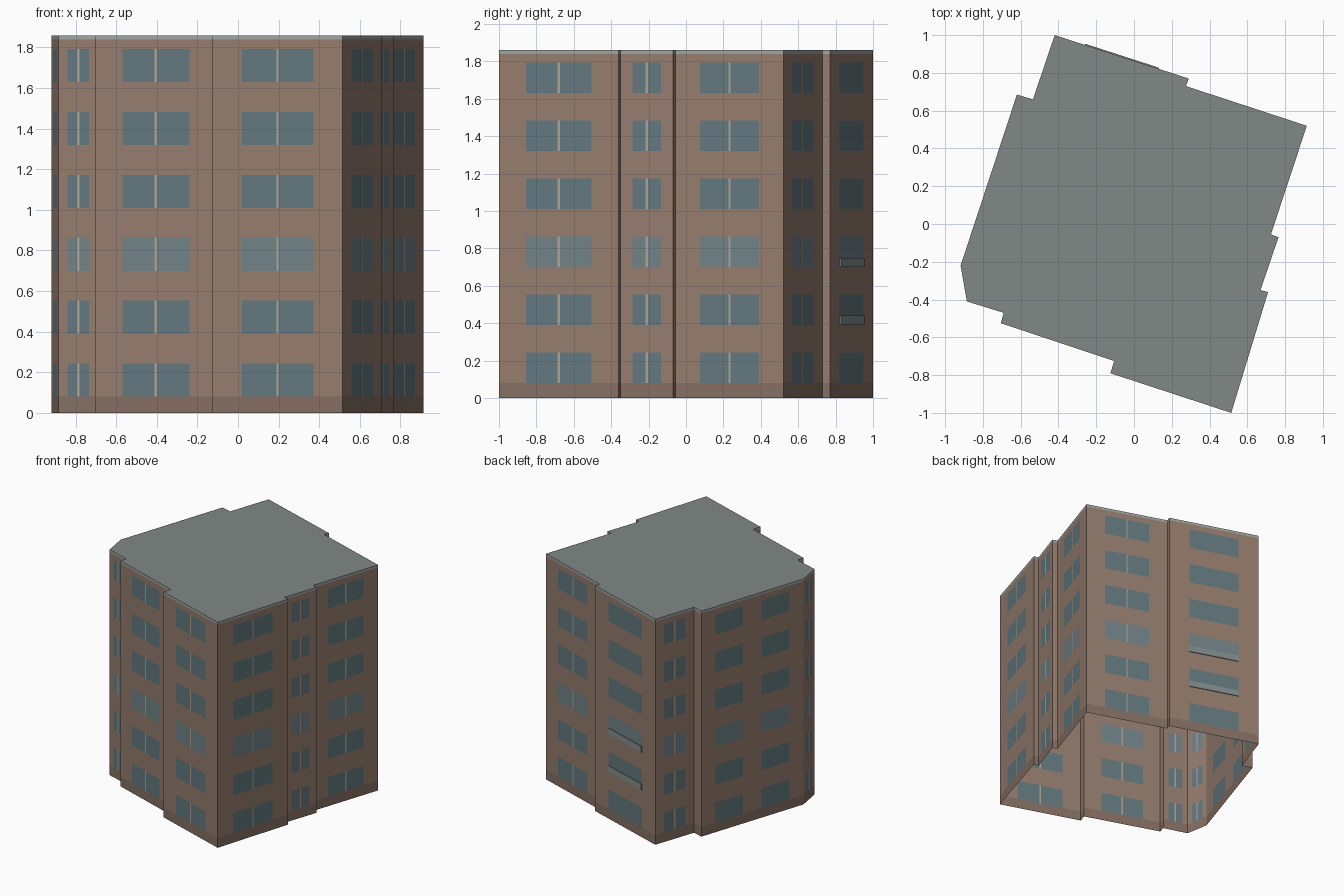
import bpy, bmesh
from mathutils import Vector

if "Cube" in bpy.data.objects:
    bpy.data.objects.remove(bpy.data.objects["Cube"])

# Footprint, counter-clockwise from the back-left corner: x, y, window kind of the wall that starts here
# S = split window, P = plain window, D = two plain windows, B = balcony window, N = blank
PLAN = [(-0.42, 1.0, "S"), (-0.535, 0.66, "N"), (-0.62, 0.685, "D"), (-0.918, -0.22, "S"),
        (-0.885, -0.41, "S"), (-0.69, -0.47, "N"), (-0.705, -0.525, "S"), (-0.105, -0.725, "N"),
        (-0.125, -0.79, "S"), (0.515, -1.0, "S"), (0.71, -0.36, "N"), (0.67, -0.35, "S"),
        (0.765, -0.07, "N"), (0.725, -0.055, "S"), (0.915, 0.52, "S"), (0.275, 0.73, "N"),
        (0.29, 0.77, "B")]
HEIGHT, TRIM_Z, BASE_Z = 1.86, 1.84, 0.08
FLOORS = [(0.08 + 0.31 * i, 0.243 + 0.31 * i) for i in range(6)]

COLORS = {
    "walls": (0.30, 0.205, 0.155, 1),
    "base_band": (0.235, 0.16, 0.125, 1),
    "windows": (0.125, 0.19, 0.21, 1),
    "light_windows": (0.165, 0.225, 0.245, 1),
    "mullions": (0.42, 0.37, 0.30, 1),
    "roof_trim": (0.34, 0.38, 0.36, 1),
    "roof": (0.22, 0.25, 0.24, 1),
    "balcony_panels": (0.22, 0.27, 0.27, 1),
}
parts = {name: bmesh.new() for name in COLORS}


def quad(part, a, b, t0, t1, z0, z1):
    """Upright panel on the wall a-b, facing outward."""
    bm = parts[part]
    p, q = a.lerp(b, t0), a.lerp(b, t1)
    corners = [(p, z0), (q, z0), (q, z1), (p, z1)]
    bm.faces.new([bm.verts.new((c.x, c.y, z)) for c, z in corners])


def columns(kind, length):
    """Split a wall lengthwise into (start, end, part) columns."""
    m = 0.006 / length
    if kind == "S":
        return [(0, .225, "walls"), (.225, .5 - m, "windows"), (.5 - m, .5 + m, "mullions"),
                (.5 + m, .775, "windows"), (.775, 1, "walls")]
    if kind == "D":
        return [(0, .135, "walls"), (.135, .41, "windows"), (.41, .59, "walls"),
                (.59, .865, "windows"), (.865, 1, "walls")]
    if kind in "PB":
        return [(0, .225, "walls"), (.225, .775, "windows"), (.775, 1, "walls")]
    return [(0, 1, "walls")]


def balcony(a, b, z):
    """Thin railing panel standing just off the wall."""
    d = (b - a).normalized()
    out = Vector((d.y, -d.x)) * 0.006
    bm = parts["balcony_panels"]
    p, q = a.lerp(b, .225), a.lerp(b, .775)
    ring = [p, p + out, q + out, q]
    low = [bm.verts.new((v.x, v.y, z)) for v in ring]
    top = [bm.verts.new((v.x, v.y, z + 0.05)) for v in ring]
    for i in range(4):
        j = (i + 1) % 4
        bm.faces.new((low[i], low[j], top[j], top[i]))
    bm.faces.new(top)
    bm.faces.new(low[::-1])


# Facades, with flush windows, base band and roof edge
for i, (x, y, kind) in enumerate(PLAN):
    a, b = Vector((x, y)), Vector(PLAN[(i + 1) % len(PLAN)][:2])
    quad("base_band", a, b, 0, 1, 0, BASE_Z)
    quad("roof_trim", a, b, 0, 1, TRIM_Z, HEIGHT)
    for t0, t1, part in columns(kind, (b - a).length):
        if part == "walls":
            quad("walls", a, b, t0, t1, BASE_Z, TRIM_Z)
            continue
        for f, (z0, z1) in enumerate(FLOORS):
            glass = "light_windows" if part == "windows" and f == 2 else part
            quad(glass, a, b, t0, t1, z0, z1)
            above = FLOORS[f + 1][0] if f < 5 else TRIM_Z
            quad("walls", a, b, t0, t1, z1, above)
    if kind == "B":
        for f in (1, 2):
            balcony(a, b, FLOORS[f][0])

# Flat roof; the underside stays open
roof = parts["roof"]
roof.faces.new([roof.verts.new((x, y, HEIGHT)) for x, y, _ in PLAN])

# Turn each part into an object
for name, bm in parts.items():
    bmesh.ops.remove_doubles(bm, verts=bm.verts, dist=0.0005)
    mesh = bpy.data.meshes.new(name)
    bm.to_mesh(mesh)
    bm.free()
    mat = bpy.data.materials.new(name)
    mat.diffuse_color = COLORS[name]
    mat.use_nodes = True
    mat.node_tree.nodes["Principled BSDF"].inputs["Base Color"].default_value = mat.diffuse_color
    mesh.materials.append(mat)
    bpy.context.collection.objects.link(bpy.data.objects.new(name, mesh))
